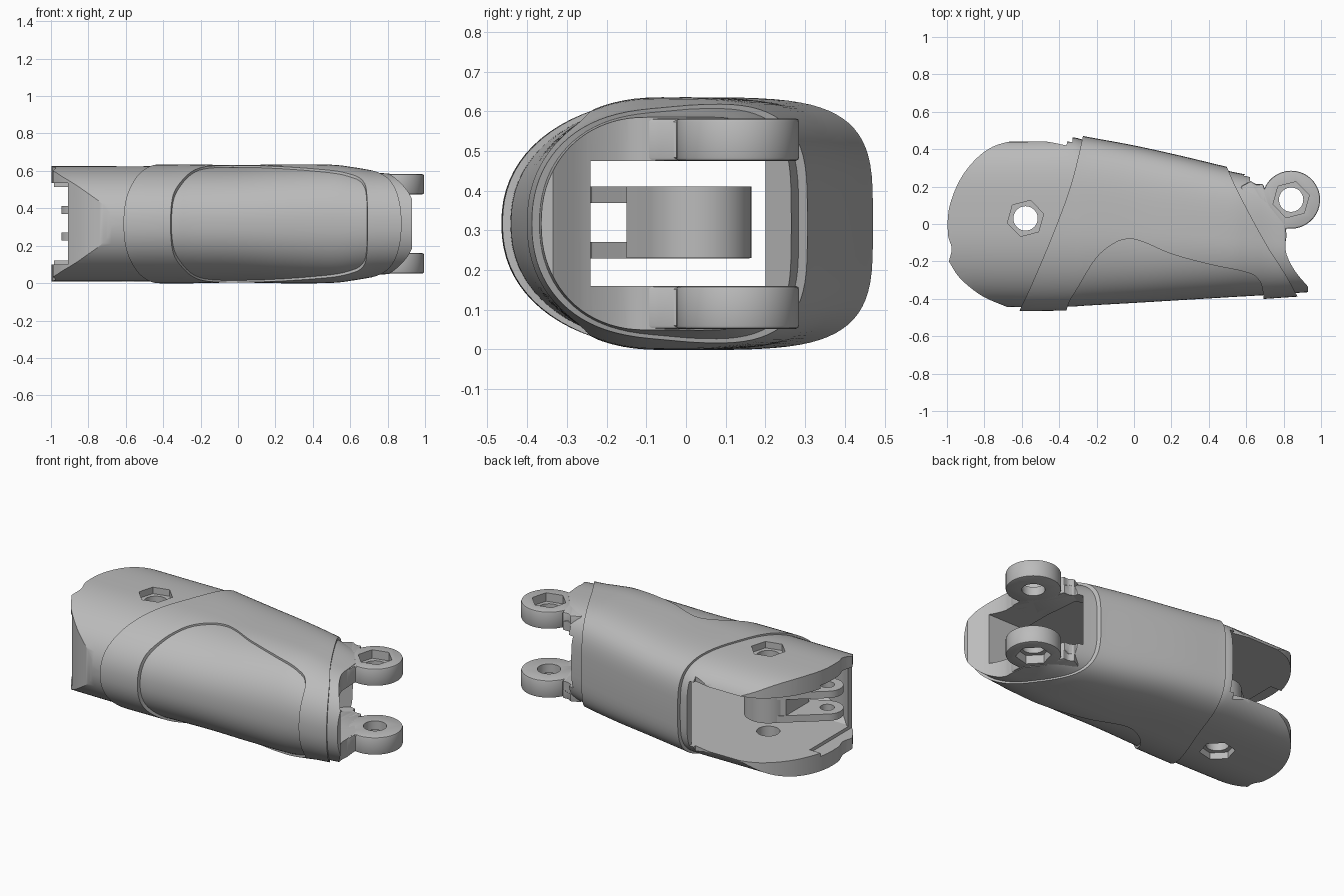
import bpy
import bmesh
from math import cos, sin, pi, copysign
from mathutils import Vector
from mathutils.geometry import convex_hull_2d

if "Cube" in bpy.data.objects:
    bpy.data.objects.remove(bpy.data.objects["Cube"])

grey = bpy.data.materials.new("plain grey")
grey.use_nodes = True
grey.diffuse_color = (0.5, 0.5, 0.5, 1)
grey.node_tree.nodes["Principled BSDF"].inputs["Base Color"].default_value = (0.5, 0.5, 0.5, 1)

MID = 0.317
PIVOT = (-0.58, 0.03)
LUG = (0.84, 0.13)


def make(name, bm):
    bmesh.ops.recalc_face_normals(bm, faces=bm.faces)
    mesh = bpy.data.meshes.new(name)
    bm.to_mesh(mesh)
    bm.free()
    mesh.materials.append(grey)
    obj = bpy.data.objects.new(name, mesh)
    bpy.context.collection.objects.link(obj)
    return obj


def smooth(points, steps=6):
    """Catmull-Rom samples through the points, of any dimension."""
    pts = [Vector(p) for p in points]
    pts = [pts[0] * 2 - pts[1]] + pts + [pts[-1] * 2 - pts[-2]]
    out = []
    for a, b, c, d in zip(pts, pts[1:], pts[2:], pts[3:]):
        for i in range(steps):
            t = i / steps
            out.append((b * 2 + (c - a) * t + (a * 2 - b * 5 + c * 4 - d) * t ** 2
                        + (b * 3 - a - c * 3 + d) * t ** 3) / 2)
    return out + [pts[-2]]


def circle(centre, r, n=48, turn=0.0):
    return [(centre[0] + r * cos(turn + 2 * pi * i / n),
             centre[1] + r * sin(turn + 2 * pi * i / n)) for i in range(n)]


def prism(name, outline, z0, z1):
    bm = bmesh.new()
    base = bm.faces.new([bm.verts.new((p[0], p[1], z0)) for p in outline])
    new = bmesh.ops.extrude_face_region(bm, geom=[base])["geom"]
    bmesh.ops.translate(bm, vec=(0, 0, z1 - z0),
                        verts=[v for v in new if isinstance(v, bmesh.types.BMVert)])
    return make(name, bm)


def apply(obj, mod):
    bpy.context.view_layer.objects.active = obj
    bpy.ops.object.modifier_apply(modifier=mod.name)


def carve(obj, cutter, operation="DIFFERENCE"):
    mod = obj.modifiers.new("carve", "BOOLEAN")
    mod.operation, mod.object, mod.solver = operation, cutter, "EXACT"
    apply(obj, mod)


def finish(obj):
    bpy.ops.object.select_all(action="DESELECT")
    obj.select_set(True)
    bpy.context.view_layer.objects.active = obj
    bpy.ops.object.shade_smooth_by_angle(angle=0.5)


# Body sections: x, front y, back y, half height
SECTIONS = smooth([
    (-1.05, -.46, .485, .318), (-.6, -.465, .485, .318), (-.35, -.462, .485, .318),
    (-.25, -.456, .466, .318), (0, -.442, .42, .314), (.25, -.427, .365, .318),
    (.5, -.412, .305, .316), (.62, -.405, .28, .302), (.72, -.399, .258, .286),
    (.82, -.392, .237, .277), (1, -.38, .2, .26)], 5)


def body(name, front_inset, back_inset, z_inset, n=80):
    """Loft with a round front and a squarer back."""
    bm = bmesh.new()
    rings = []
    for x, front, back, half in SECTIONS:
        centre = (front + back) / 2 - 0.02
        ring = []
        for i in range(n):
            c, s = cos(2 * pi * i / n), sin(2 * pi * i / n)
            power = 2 / (3.8 if c > 0 else 2.2)
            width = back - centre - back_inset if c > 0 else centre - front - front_inset
            ring.append(bm.verts.new((x, centre + width * copysign(abs(c) ** power, c),
                                      MID + (half - z_inset) * copysign(abs(s) ** power, s))))
        rings.append(ring)
    for a, b in zip(rings, rings[1:]):
        for i in range(n):
            j = (i + 1) % n
            bm.faces.new((a[i], a[j], b[j], b[i]))
    bm.faces.new(rings[0])
    bm.faces.new(rings[-1])
    return make(name, bm)


# Cutters shared by the parts: hollow inside, open left end, open tip
hollow_outline = [(-1.04, -.6), (-.91, -.6)] + smooth(
    [(-.91, -.27), (-.8, -.35), (-.6, -.4), (-.47, -.39)]) + [
    (.6, -.31), (.6, .18), (.5, .2), (.1, .31), (-.3, .375), (-.33, .42), (-.33, .7), (-1.04, .7)]
hollow = prism("hollow_cutter", hollow_outline, .12, .515)
hollow_limit = body("hollow_limit", .05, -.12, .06)
carve(hollow, hollow_limit, "INTERSECT")
end_gap = [(-1.2, -.6), (-.91, -.6), (-.91, .1), (-1.2, .1)]
tip_gap = [(.4, -.24), (1.2, -.24), (1.2, .6), (.62, .6), (.6, .27), (.52, .2), (.4, .2)]
cavities = [hollow, prism("end_cutter", end_gap, .1, .535),
            prism("tip_cutter", tip_gap, .16, .475)]
bores = []
for centre, low, high in ((PIVOT, .05, .585), (LUG, .105, .53)):
    hexagon = circle(centre, .1, 6, 0.25)
    bores += [prism("bore_cutter", circle(centre, .065), -.1, .8),
              prism("nut_cutter", hexagon, -.1, low),
              prism("nut_cutter", hexagon, high, .8)]

# Inner shell with the rounded clevis end and scooped tip
left_end = smooth([(-.36, .42), (-.48, .442), (-.62, .448), (-.78, .4), (-.91, .27),
                   (-.985, .1), (-.995, -.05), (-.975, -.13), (-.99, -.2)])
left_front = smooth([(-.99, -.2), (-.93, -.29), (-.82, -.38), (-.7, -.435), (-.58, -.48)])[1:]
tip_scoop = smooth([(.93, -.335), (.86, -.25), (.815, -.16), (.81, -.09), (.8, 0)])
shell_outline = (left_end + left_front + [(-.58, -.7), (.93, -.7)] + tip_scoop
                 + [(.72, .1), (.685, .215), (.65, .215), (.62, .23), (.62, .25), (.58, .28),
                    (.5, .6), (-.35, .6)])
shell = body("inner_shell", .02, .02, .01)
shell_cut = prism("shell_cutter", shell_outline, -.2, .9)
carve(shell, shell_cut, "INTERSECT")

# Outer sleeve with slanted ends and a panel opening on the front
sleeve_left = smooth([(-.25, .6), (-.275, .46), (-.34, .2), (-.44, -.07),
                      (-.55, -.33), (-.61, -.46), (-.66, -.6)])
sleeve_right = smooth([(.93, -.5), (.875, -.39), (.81, -.27), (.72, -.13),
                       (.62, .05), (.52, .25), (.42, .5)])
sleeve = body("outer_sleeve", 0, 0, 0)
sleeve_cut = prism("sleeve_cutter", sleeve_left + sleeve_right, -.2, .9)
panel = smooth([(-.38, -.6), (-.355, -.44), (-.3, -.34), (-.2, -.18), (-.1, -.1), (-.02, -.08),
                (.06, -.1), (.2, -.16), (.4, -.215), (.59, -.255), (.66, -.29), (.69, -.37), (.7, -.6)])
panel_cut = prism("panel_cutter", panel, -.2, .9)
carve(sleeve, sleeve_cut, "INTERSECT")
carve(sleeve, panel_cut)

for part in (shell, sleeve):
    for cutter in cavities + bores[:3]:
        carve(part, cutter)
    finish(part)

# Pair of tip lugs
arc = [(LUG[0] + .155 * cos(a * pi / 18), LUG[1] + .155 * sin(a * pi / 18))
       for a in range(-10, 25)]
lug_outline = arc + smooth([(.69, .215), (.655, .212), (.625, .23)], 4) + [
    (.57, .2), (.6, -.1)] + smooth([(.81, -.1), (.815, -.07)], 3)
for name, low, high in (("lower_lug", .052, .16), ("upper_lug", .475, .582)):
    lug = prism(name, lug_outline, low, high)
    bevel = lug.modifiers.new("bevel", "BEVEL")
    bevel.width, bevel.segments, bevel.limit_method = .012, 2, "ANGLE"
    bevel.angle_limit = 1.0
    apply(lug, bevel)
    for cutter in bores[3:]:
        carve(lug, cutter)
    finish(lug)

# Hinge link inside the clevis: barrel, web and two arms
TAB = (-.855, -.15)
hinge = prism("hinge_barrel", circle(PIVOT, .135), .23, .41)
web = prism("hinge_web", [(-.73, .07), (-.73, -.15), (-.62, -.15), (-.52, -.09), (-.6, .15)], .23, .41)
carve(hinge, web, "UNION")
points = circle(PIVOT, .13) + circle(TAB, .09)
hull = [points[i] for i in convex_hull_2d([Vector(p) for p in points])]
tab_bore = prism("tab_cutter", circle(TAB, .04, 32), 0, .6)
arms = [prism("hinge_arm", hull, z, z + .042) for z in (.229, .369)]
for arm in arms:
    carve(arm, tab_bore)
for part in [hinge] + arms:
    carve(part, bores[0])
    finish(part)

for helper in cavities + bores + [hollow_limit, shell_cut, sleeve_cut, panel_cut, web, tab_bore]:
    bpy.data.objects.remove(helper)
